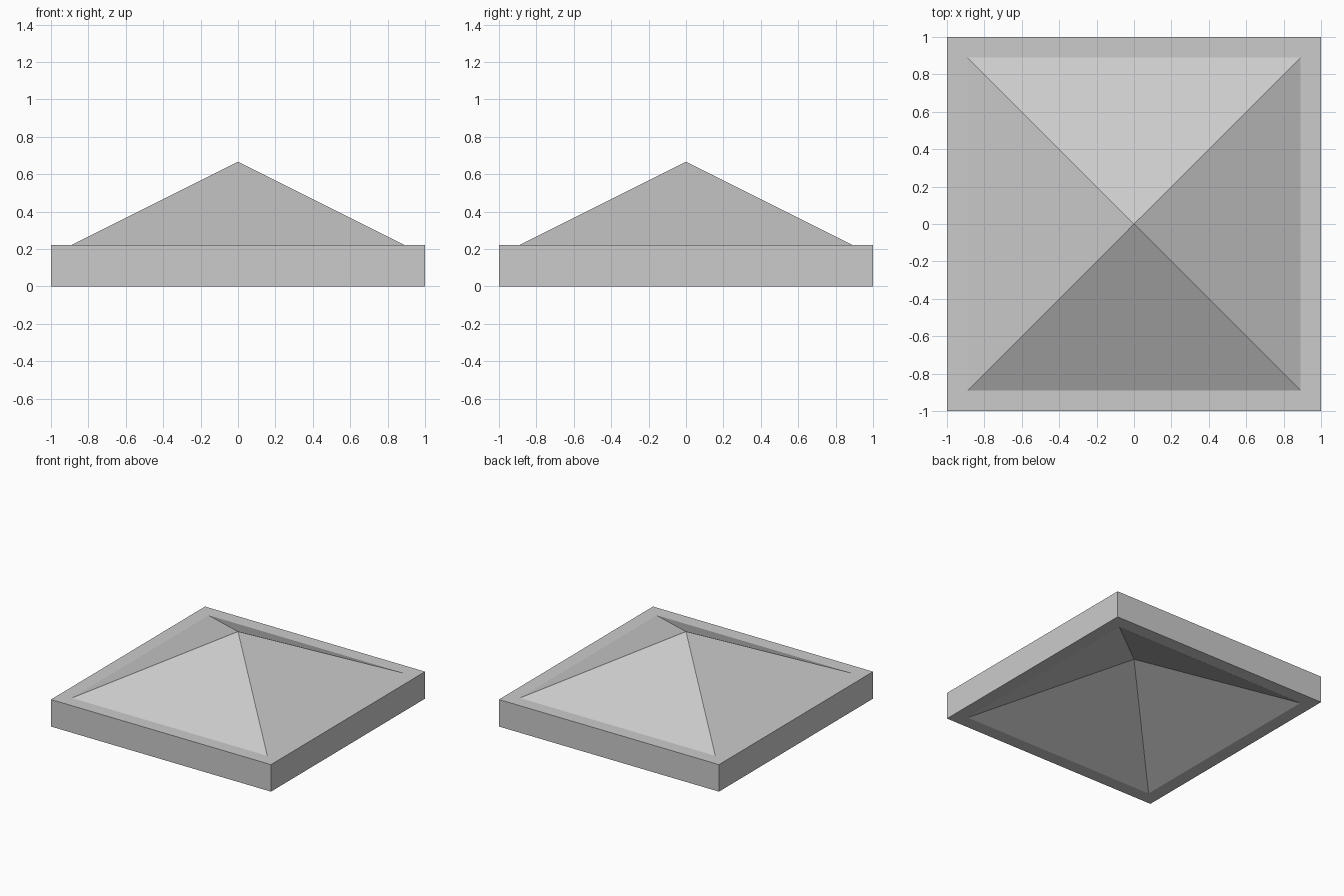
import bpy, bmesh

if "Cube" in bpy.data.objects:
    bpy.data.objects.remove(bpy.data.objects["Cube"])

OUTER, INNER = 1.0, 0.889       # half widths of the slab and the pyramid base
THICK, RISE = 0.222, 0.444      # slab thickness and pyramid height

bm = bmesh.new()


def square_ring(half, z):
    return [bm.verts.new((sx * half, sy * half, z))
            for sx, sy in ((-1, -1), (1, -1), (1, 1), (-1, 1))]


def bridge(a, b):
    for i in range(4):
        j = (i + 1) % 4
        bm.faces.new((a[i], a[j], b[j], b[i]))


def pyramid_skin(z):
    # flat border around a four-sided pyramid
    outer, inner = square_ring(OUTER, z), square_ring(INNER, z)
    apex = bm.verts.new((0, 0, z + RISE))
    bridge(outer, inner)
    for i in range(4):
        bm.faces.new((inner[i], inner[(i + 1) % 4], apex))
    return outer


# Hollow underside and matching top, joined by the outer walls
bridge(pyramid_skin(0), pyramid_skin(THICK))
bmesh.ops.recalc_face_normals(bm, faces=bm.faces)

mesh = bpy.data.meshes.new("pyramid_cap")
bm.to_mesh(mesh)
bm.free()
cap = bpy.data.objects.new("pyramid_cap", mesh)
bpy.context.collection.objects.link(cap)
